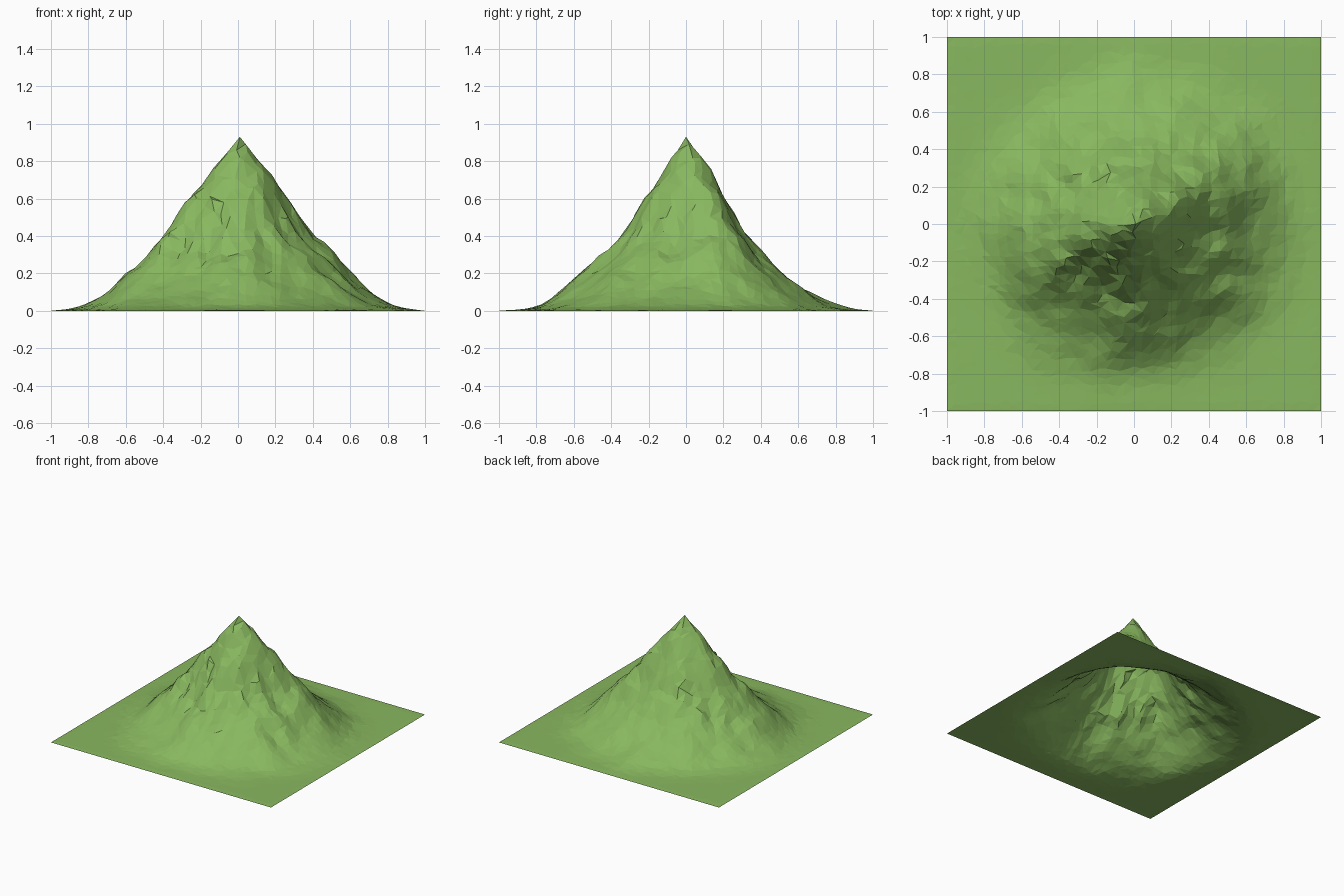
import bpy, bmesh, math, random
from mathutils import Vector, noise

random.seed(7)
if "Cube" in bpy.data.objects:
    bpy.data.objects.remove(bpy.data.objects["Cube"])

# Grass colour
grass = bpy.data.materials.new("grass_green")
grass.use_nodes = True
colour = (0.25, 0.48, 0.115, 1)
grass.diffuse_color = colour
grass.node_tree.nodes["Principled BSDF"].inputs["Base Color"].default_value = colour

SEGMENTS = 44
PEAK = Vector((0.01, 0.0))
# Height at every tenth of the radius
PROFILE = [0.93, 0.78, 0.62, 0.43, 0.31, 0.215, 0.135, 0.07, 0.025, 0.006, 0.002]
# Ridges: direction in degrees, reach, angular width
RIDGES = [(30, 0.36, 0.5), (194, 0.30, 0.5), (268, 0.06, 0.25), (115, 0.06, 0.25)]


def profile(r):
    t = min(r * 10, 9.999)
    i = int(t)
    return PROFILE[i] + (PROFILE[i + 1] - PROFILE[i]) * (t - i)


def smooth(a, b, x):
    t = max(0, min(1, (x - a) / (b - a)))
    return t * t * (3 - 2 * t)


def height(x, y):
    d = Vector((x, y)) - PEAK
    r, angle = d.length, math.atan2(d.y, d.x)
    fade = 1 - smooth(0.4, 0.9, r)
    reach = 0
    for direction, amount, width in RIDGES:
        turn = math.remainder(angle - math.radians(direction), math.tau)
        reach += amount * math.exp(-(turn / width) ** 2)
    # Gullies run downhill, small bumps break up the facets
    gully = noise.noise(Vector((math.cos(angle) * 3, math.sin(angle) * 3, r * 3)))
    bump = noise.noise(Vector((x * 9, y * 9, 4)))
    stretch = 1 + reach * fade + 0.09 * gully * smooth(0, 0.2, r)
    z = profile(r / stretch)
    return max(0, z + bump * 0.05 * min(1, z * 3) * smooth(0, 0.15, r))


# Mountain sheet: a jittered grid lifted into a peak
bm = bmesh.new()
bmesh.ops.create_grid(bm, x_segments=SEGMENTS, y_segments=SEGMENTS, size=1)
step = 2 / SEGMENTS
for v in bm.verts:
    edge = max(abs(v.co.x), abs(v.co.y)) > 0.999
    if v.co.length < step / 2:
        v.co.x, v.co.y = PEAK
    elif not edge:
        v.co.x += random.uniform(-0.35, 0.35) * step
        v.co.y += random.uniform(-0.35, 0.35) * step
    v.co.z = 0 if edge else height(v.co.x, v.co.y)
bmesh.ops.triangulate(bm, faces=bm.faces[:], quad_method="SHORT_EDGE")
bmesh.ops.recalc_face_normals(bm, faces=bm.faces[:])
if sum(f.normal.z for f in bm.faces) < 0:
    bmesh.ops.reverse_faces(bm, faces=bm.faces[:])

mesh = bpy.data.meshes.new("mountain")
bm.to_mesh(mesh)
bm.free()
mesh.materials.append(grass)
bpy.context.collection.objects.link(bpy.data.objects.new("mountain", mesh))
